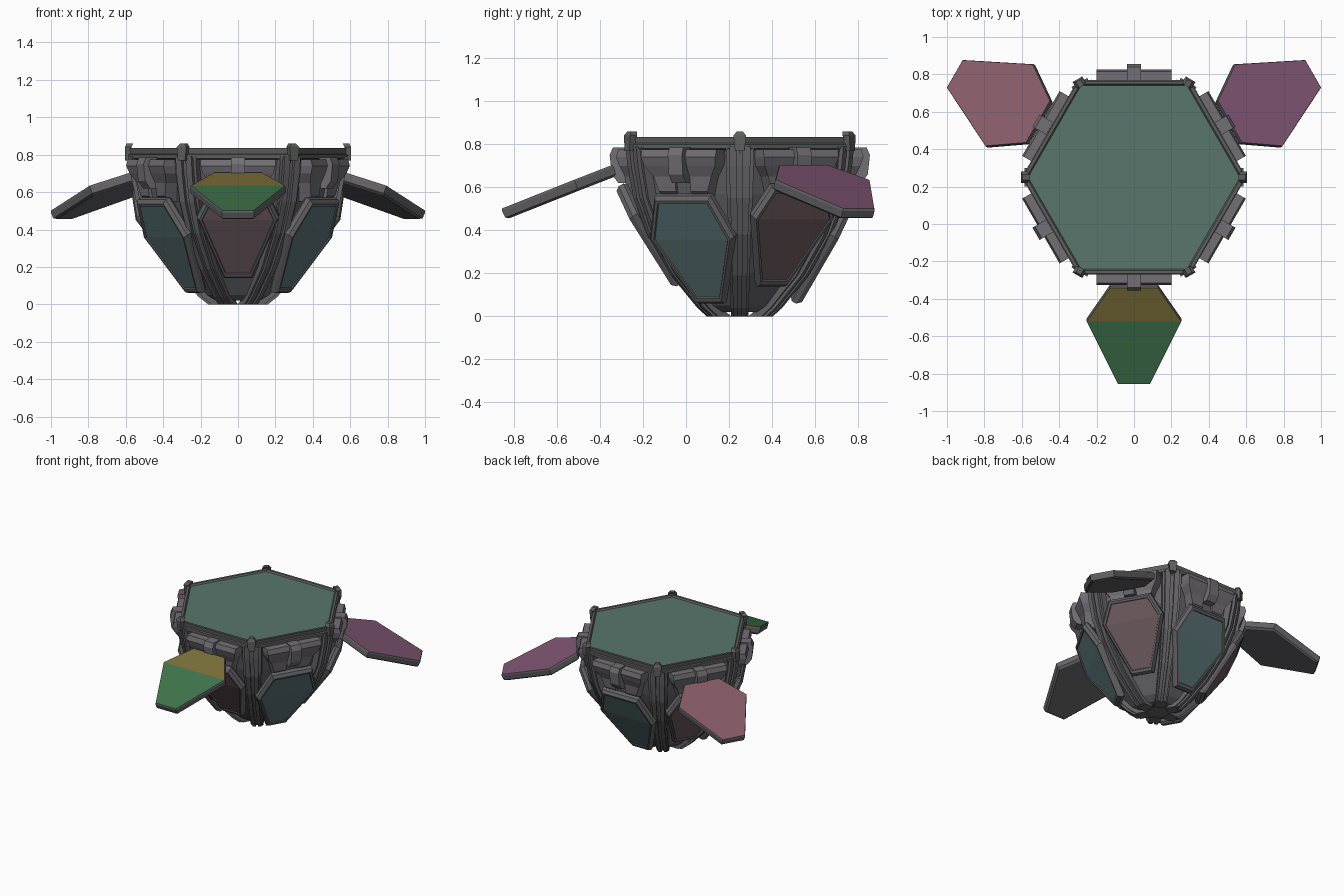
import bpy, bmesh
from math import cos, sin, radians, pi
from mathutils import Vector

if "Cube" in bpy.data.objects:
    bpy.data.objects.remove(bpy.data.objects["Cube"])

CY = 0.25  # y of the pod axis


def material(name, r, g, b):
    m = bpy.data.materials.new(name)
    m.diffuse_color = (r, g, b, 1)
    m.use_nodes = True
    m.node_tree.nodes["Principled BSDF"].inputs["Base Color"].default_value = m.diffuse_color
    return m


SHELL = material("shell", 0.13, 0.125, 0.135)
RIM = material("rim", 0.11, 0.115, 0.11)
DECK = material("deck", 0.10, 0.18, 0.15)
PAD = material("pad", 0.17, 0.16, 0.18)
OLIVE = material("olive", 0.19, 0.155, 0.04)
GREEN = material("green", 0.05, 0.17, 0.07)
ROSE = material("rose", 0.25, 0.11, 0.14)
MAUVE = material("mauve", 0.21, 0.09, 0.17)
SLATE = material("slate", 0.10, 0.17, 0.18)
PLUM = material("plum", 0.15, 0.10, 0.11)


def place(a, r, t, z):
    """Point at radius r, sideways offset t and height z on the side at angle a."""
    return Vector((cos(a) * r - sin(a) * t, CY + sin(a) * r + cos(a) * t, z))


def loft(name, rings, mat, split_caps=False):
    """Skin a stack of equal-length rings and close both ends."""
    bm = bmesh.new()
    vs = [[bm.verts.new(p) for p in ring] for ring in rings]
    n = len(vs[0])
    for a, b in zip(vs, vs[1:]):
        for i in range(n):
            j = (i + 1) % n
            bm.faces.new((a[i], a[j], b[j], b[i]))
    for end in (vs[0], vs[-1]):
        if split_caps:  # six-point plate folded along its widest row
            bm.faces.new((end[0], end[1], end[2], end[5]))
            bm.faces.new((end[5], end[2], end[3], end[4]))
        else:
            bm.faces.new(end)
    bmesh.ops.recalc_face_normals(bm, faces=bm.faces)
    me = bpy.data.meshes.new(name)
    bm.to_mesh(me)
    bm.free()
    me.materials.append(mat)
    ob = bpy.data.objects.new(name, me)
    bpy.context.collection.objects.link(ob)
    return ob


def hexagon(r, z):
    return [place(k * pi / 3, r, 0, z) for k in range(6)]


def strip(name, a, rows, depth, mat):
    """Bar following rows of (radius, z, side start, side end)."""
    return loft(name, [[place(a, r, t0, z), place(a, r, t1, z),
                        place(a, r - depth, t1, z), place(a, r - depth, t0, z)]
                       for r, z, t0, t1 in rows], mat)


def plate(name, a, rows, layers, edge_mat, face_mats):
    """Folded six-sided plate from three rows (radius, z, half width);
    layers are (scale, offset along the plate normal)."""
    (r0, z0, w0), (r1, z1, w1), (r2, z2, w2) = rows
    pts = [place(a, r0, -w0, z0), place(a, r0, w0, z0), place(a, r1, w1, z1),
           place(a, r2, w2, z2), place(a, r2, -w2, z2), place(a, r1, -w1, z1)]
    c = sum(pts, Vector()) / 6
    n = (pts[1] - pts[0]).cross(pts[3] - pts[1]).normalized()
    if n.dot(place(a, 1, 0, 0.6) - place(a, 0, 0, 0)) < 0:
        n = -n
    ob = loft(name, [[c + (p - c) * s + n * d for p in pts] for s, d in layers],
              edge_mat, True)
    for i, m in enumerate(face_mats):  # upper and lower half of the outer face
        ob.data.materials.append(m)
        ob.data.polygons[len(ob.data.polygons) - 2 + i].material_index = i + 1
    return ob


# Bowl-shaped hexagonal hull
loft("hull", [hexagon(r, z) for r, z in
              ((0.14, 0.02), (0.19, 0.05), (0.32, 0.2), (0.45, 0.4),
               (0.52, 0.57), (0.55, 0.7), (0.57, 0.79))], SHELL)

# Top deck and stepped rim
loft("deck", [hexagon(0.575, 0.78), hexagon(0.575, 0.824)], DECK)
loft("rim", [hexagon(r, z) for r, z in
             ((0.56, 0.77), (0.60, 0.78), (0.60, 0.80), (0.59, 0.805), (0.595, 0.835),
              (0.575, 0.835), (0.565, 0.822))], RIM)

# Corner ribs with two raised edges, and rim corner studs
for k in range(6):
    a = k * pi / 3
    path = ((0.59, 0.79, 0.065), (0.58, 0.70, 0.065), (0.55, 0.55, 0.06),
            (0.48, 0.38, 0.052), (0.355, 0.19, 0.046), (0.215, 0.04, 0.042), (0.165, 0.0, 0.04))
    strip("rib", a, [(r - 0.025, z, -w, w) for r, z, w in path], 0.07, SHELL)
    for s in (-1, 1):
        strip("rib_edge", a, [(r - 0.005, z, s * w * 0.2, s * w * 0.75)
                              for r, z, w in path], 0.06, SHELL)
    strip("rim_stud", a, [(0.605, 0.77, -0.022, 0.022), (0.605, 0.84, -0.03, 0.03),
                          (0.595, 0.86, -0.014, 0.014)], 0.035, RIM)

OUTER = ((0.55, 0.55, 0.15), (0.46, 0.36, 0.225), (0.28, 0.05, 0.07))
INNER = ((0.58, 0.595, 0.15), (0.515, 0.455, 0.22), (0.31, 0.13, 0.075))
FLAP = ((0.59, 0.705, 0.13), (0.77, 0.635, 0.255), (1.11, 0.50, 0.085))
FRAMED = ((0.93, -0.06), (1.0, -0.045), (1.0, -0.02), (0.94, 0.0), (0.88, 0.0), (0.865, -0.006))
FLAP_MATS = ((OLIVE, GREEN), (MAUVE, MAUVE), (ROSE, ROSE))

for k in range(6):
    a = radians(270 + 60 * k)
    # Padded pair under the rim
    for s in (-1, 1):
        strip("side_pad", a, [(r, z, s * t0, s * t1) for r, z, t0, t1 in
                              ((0.49, 0.55, 0.04, 0.12), (0.525, 0.58, 0.04, 0.13),
                               (0.535, 0.65, 0.04, 0.155), (0.56, 0.70, 0.035, 0.19),
                               (0.575, 0.74, 0.03, 0.20), (0.565, 0.775, 0.03, 0.20))],
              0.11, PAD)
    strip("side_recess", a, [(0.50, 0.55, -0.05, 0.05), (0.545, 0.77, -0.05, 0.05)], 0.08, SHELL)
    # Hinge clip
    strip("hinge_clip", a, [(0.565, 0.62, -0.038, 0.038), (0.595, 0.66, -0.038, 0.038),
                            (0.605, 0.75, -0.038, 0.038), (0.59, 0.785, -0.038, 0.038)],
          0.07, PAD)
    if k % 2 == 0:
        # Open side: raised flap with the framed inner plate below
        plate("open_flap", a, FLAP,
              ((0.93, -0.055), (0.99, -0.045), (1.0, -0.01), (0.985, 0.0)),
              SHELL, FLAP_MATS[k // 2])
        plate("inner_plate", a, INNER, FRAMED, SHELL, (PLUM, PLUM))
    else:
        # Closed side
        plate("closed_plate", a, OUTER, FRAMED, SHELL, (SLATE, SLATE))
